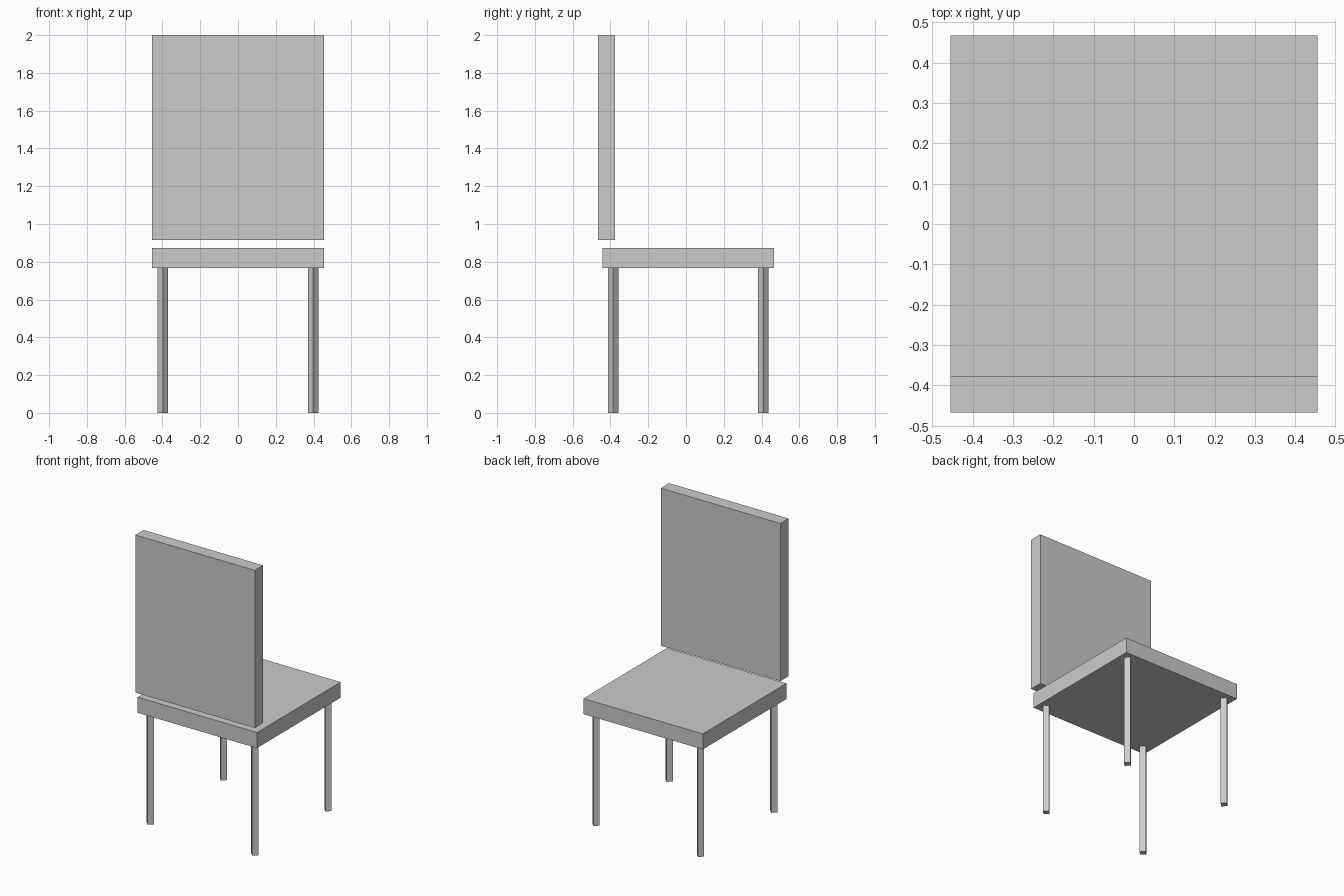
import bpy
import math

if "Cube" in bpy.data.objects:
    bpy.data.objects.remove(bpy.data.objects["Cube"], do_unlink=True)

# Single plain grey for the whole chair
grey = bpy.data.materials.new("light_grey")
grey.use_nodes = True
colour = (0.6, 0.6, 0.6, 1)
grey.diffuse_color = colour
grey.node_tree.nodes["Principled BSDF"].inputs["Base Color"].default_value = colour

WIDTH = 0.91
SEAT_Y = 0.012
SEAT_BOTTOM = 0.767
LEG_OFFSET = 0.398


def box(name, size, centre):
    bpy.ops.mesh.primitive_cube_add(size=1, location=centre)
    ob = bpy.context.object
    ob.name = name
    ob.scale = size
    bpy.ops.object.transform_apply(location=False, rotation=False, scale=True)
    ob.data.materials.append(grey)


def leg(name, x, y):
    # Four-sided post with its corners pointing along the axes
    bpy.ops.mesh.primitive_cylinder_add(
        vertices=4, radius=0.028, depth=SEAT_BOTTOM,
        location=(x, y, SEAT_BOTTOM / 2))
    ob = bpy.context.object
    ob.name = name
    ob.data.materials.append(grey)


# Seat slab and the upright back panel floating just above it
box("seat", (WIDTH, WIDTH, 0.107), (0, SEAT_Y, SEAT_BOTTOM + 0.0535))
box("backrest", (WIDTH, 0.09, 1.085), (0, -0.422, 1.4575))

# Four legs near the seat corners
for side, sx in (("left", 1), ("right", -1)):
    for end, sy in (("front", -1), ("back", 1)):
        leg(f"{end}_{side}_leg", sx * LEG_OFFSET, SEAT_Y + sy * LEG_OFFSET)
